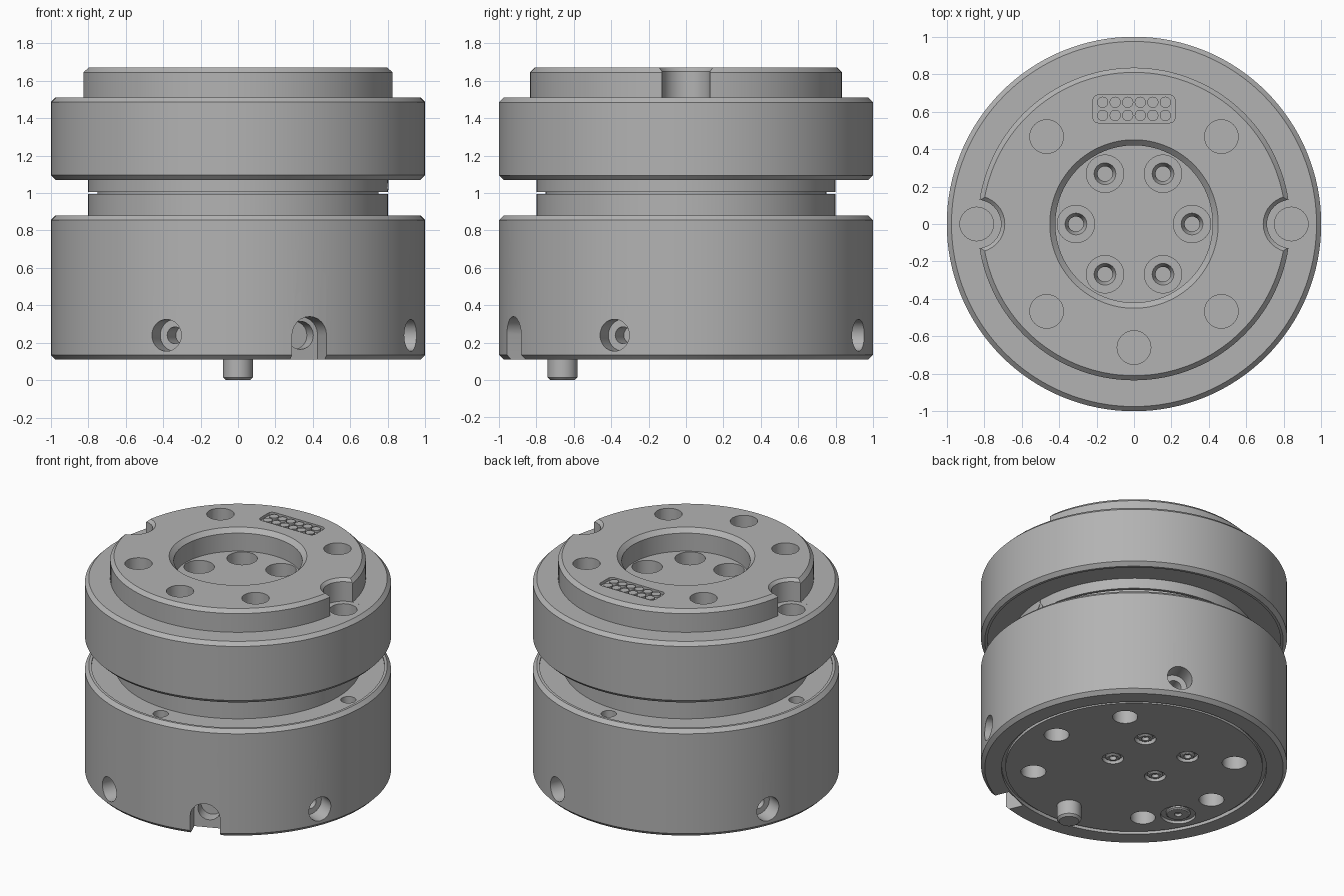
import bpy, bmesh
from math import cos, sin, pi, radians
from mathutils import Matrix, Vector

cube = bpy.data.objects.get("Cube")
if cube:
    bpy.data.objects.remove(cube, do_unlink=True)

steel = bpy.data.materials.new("brushed_grey_metal")
steel.use_nodes = True
grey = (0.45, 0.45, 0.45, 1)
steel.diffuse_color = grey
steel.node_tree.nodes["Principled BSDF"].inputs["Base Color"].default_value = grey


def lathe(bm, profile, matrix=Matrix(), sides=32):
    """Revolve a (radius, height) profile and cap both ends."""
    rings = []
    for r, z in profile:
        ring = []
        for i in range(sides):
            a = 2 * pi * i / sides
            ring.append(bm.verts.new(matrix @ Vector((r * cos(a), r * sin(a), z))))
        rings.append(ring)
    for low, high in zip(rings, rings[1:]):
        for i in range(sides):
            j = (i + 1) % sides
            bm.faces.new((low[i], low[j], high[j], high[i]))
    bm.faces.new(rings[0][::-1])
    bm.faces.new(rings[-1])


def prism(bm, outline, matrix, depth):
    """Extrude a flat outline along the local z axis."""
    ends = [[bm.verts.new(matrix @ Vector((x, y, z))) for x, y in outline] for z in (0, depth)]
    count = len(outline)
    for i in range(count):
        j = (i + 1) % count
        bm.faces.new((ends[0][i], ends[0][j], ends[1][j], ends[1][i]))
    bm.faces.new(ends[0][::-1])
    bm.faces.new(ends[1])


def make_object(name, bm):
    bmesh.ops.recalc_face_normals(bm, faces=bm.faces[:])
    mesh = bpy.data.meshes.new(name)
    bm.to_mesh(mesh)
    bm.free()
    mesh.materials.append(steel)
    obj = bpy.data.objects.new(name, mesh)
    bpy.context.collection.objects.link(obj)
    return obj


def select_only(obj):
    bpy.ops.object.select_all(action="DESELECT")
    obj.select_set(True)
    bpy.context.view_layer.objects.active = obj


def carve(obj, bm):
    cutter = make_object("cutter", bm)
    cutter.hide_render = True
    select_only(obj)
    mod = obj.modifiers.new("carve", "BOOLEAN")
    mod.operation = "DIFFERENCE"
    mod.solver = "EXACT"
    mod.object = cutter
    bpy.ops.object.modifier_apply(modifier=mod.name)
    bpy.data.objects.remove(cutter, do_unlink=True)


def smooth(obj):
    select_only(obj)
    bpy.ops.object.shade_smooth_by_angle(angle=radians(25))


def down(x, y, z):
    """Frame whose local z points into a top face."""
    return Matrix.Translation((x, y, z)) @ Matrix.Rotation(pi, 4, "X")


def up(x, y, z):
    return Matrix.Translation((x, y, z))


def inward(angle, z):
    """Frame on the side wall: local z points to the axis, local y is up."""
    radial = Vector((cos(angle), sin(angle), 0))
    frame = Matrix((-radial.cross(Vector((0, 0, 1))), (0, 0, 1), -radial)).transposed()
    if frame.determinant() < 0:
        frame.col[0] *= -1
    return Matrix.Translation(radial + Vector((0, 0, z))) @ frame.to_4x4()


def polar(radius, degrees):
    return radius * cos(radians(degrees)), radius * sin(radians(degrees))


# Lower body: base rim, plate groove, wall, shallow top ledge and neck
bm = bmesh.new()
lathe(bm, [(0.84, 0.115), (0.84, 0.135), (0.865, 0.135), (0.865, 0.11), (0.975, 0.11),
           (1, 0.135), (1, 0.855), (0.975, 0.88), (0.957, 0.88), (0.957, 0.87),
           (0.8, 0.87), (0.8, 0.995), (0.75, 0.995), (0.75, 1.005)], sides=128)
lower_body = make_object("lower_body", bm)

# Upper body: neck, flange, raised boss and central pocket
bm = bmesh.new()
lathe(bm, [(0.75, 1.005), (0.8, 1.005), (0.8, 1.08), (0.957, 1.08), (0.957, 1.07),
           (0.975, 1.07), (1, 1.095), (1, 1.485), (0.975, 1.51), (0.835, 1.51),
           (0.835, 1.645), (0.81, 1.67), (0.45, 1.67), (0.42, 1.64), (0.42, 1.51)], sides=128)
upper_body = make_object("upper_body", bm)

# Top holes, screw wells, side notches and the contact recess
bm = bmesh.new()
for angle in (45, 135, 225, 270, 315):
    lathe(bm, [(0.09, -0.1), (0.09, 0.25)], down(*polar(0.66, angle), 1.67))
for angle in range(0, 360, 60):
    lathe(bm, [(0.1, -0.05), (0.1, 0.12), (0.058, 0.12), (0.04, 0.16), (0.04, 0.26)],
          down(*polar(0.31, angle), 1.51))
for side in (-1, 1):
    lathe(bm, [(0.15, -0.05), (0.15, 0), (0.13, 0.02), (0.13, 0.1605), (0.09, 0.1605), (0.09, 0.38)],
          down(side * 0.84, 0, 1.67))
recess = []
for cx, cy, start in ((0.19, 0.66, 0), (-0.19, 0.66, 90), (-0.19, 0.57, 180), (0.19, 0.57, 270)):
    for step in range(0, 91, 30):
        dx, dy = polar(0.03, start + step)
        recess.append((cx + dx, cy + dy))
prism(bm, recess, up(0, 0, 1.65), 0.1)
carve(upper_body, bm)
smooth(upper_body)

# Mounting holes, plate screws, ledge holes and side screw holes
bm = bmesh.new()
for angle in (0, 45, 135, 180, 225, 315):
    lathe(bm, [(0.082, -0.05), (0.082, 0.25)], up(*polar(0.66, angle), 0.115))
plate_screws = [(x, y) for x in (-0.18, 0.18) for y in (0, 0.33)]
for x, y in plate_screws:
    lathe(bm, [(0.07, -0.05), (0.07, 0.03)], up(x, y, 0.115))
plug_x, plug_y = -0.62, -0.29
lathe(bm, [(0.115, -0.05), (0.115, 0.02)], up(plug_x, plug_y, 0.115))
for angle in range(0, 360, 90):
    lathe(bm, [(0.05, -0.05), (0.05, 0.1)], down(*polar(0.88, angle), 0.87))
    lathe(bm, [(0.085, -0.1), (0.085, 0.12), (0.045, 0.12), (0.045, 0.24)],
          inward(radians(angle + 67.5), 0.24))
# Arched slot open to the base
slot_frame = inward(radians(-67.5), 0.24)
arch = [polar(0.1, a) for a in range(0, 181, 15)] + [(-0.1, -0.2), (0.1, -0.2)]
prism(bm, arch, slot_frame @ up(0, 0, -0.1), 0.23)
carve(lower_body, bm)
bm = bmesh.new()
lathe(bm, [(0.075, 0.05), (0.075, 0.22)], slot_frame)
carve(lower_body, bm)
smooth(lower_body)

# Locating pin under the base
bm = bmesh.new()
lathe(bm, [(0.065, 0), (0.08, 0.015), (0.08, 0.13)], up(0, -0.66, 0))
smooth(make_object("locating_pin", bm))

# Socket screw heads set in the base plate
bm = bmesh.new()
for x, y, r in [(x, y, 0.05) for x, y in plate_screws] + [(plug_x, plug_y, 0.08)]:
    lathe(bm, [(r, 0.15), (r, 0.125), (r - 0.01, 0.118), (0.025, 0.118), (0.02, 0.14)], up(x, y, 0))
smooth(make_object("base_screws", bm))

# Two rows of contact pins
bm = bmesh.new()
for row in (0.58, 0.65):
    for i in range(6):
        lathe(bm, [(0.03, 0), (0.03, 0.017)], up((i - 2.5) * 0.067, row, 1.648), 20)
smooth(make_object("contact_pins", bm))

# Thin arrow mark on the neck
bm = bmesh.new()
bar = [(-0.004, -0.045), (0.004, -0.045), (0.004, 0), (-0.004, 0)]
mark_frame = up(-0.197, 0, 0) @ inward(0, 1.055)
for tilt in (-35, 35, 180):
    scale = Matrix.Scale(0.5 if tilt == 180 else 1, 4, (0, 1, 0))
    prism(bm, bar, mark_frame @ Matrix.Rotation(radians(tilt), 4, "Z") @ scale, 0.006)
make_object("arrow_mark", bm)
